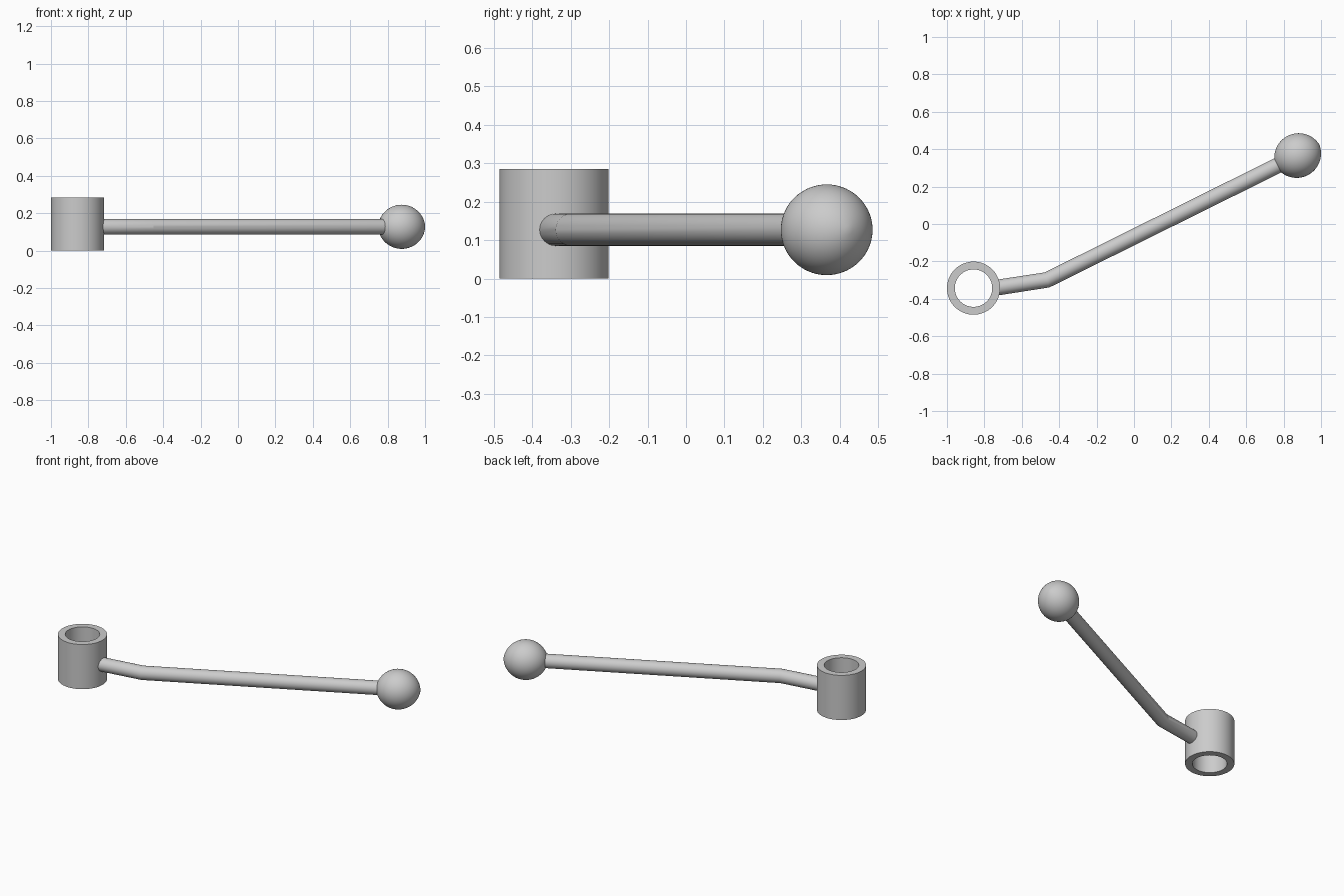
import bpy
import bmesh
from math import asin, cos, pi, radians, sin
from mathutils import Vector

cube = bpy.data.objects.get("Cube")
if cube:
    bpy.data.objects.remove(cube)

COLLAR = Vector((-0.858, -0.343, 0))
ROD_START = Vector((-0.738, -0.341, 0.127))
BEND = Vector((-0.465, -0.299, 0.127))
KNOB = Vector((0.875, 0.366, 0.127))

steel = bpy.data.materials.new("light grey")
steel.use_nodes = True
grey = (0.6, 0.6, 0.6, 1)
steel.diffuse_color = grey
steel.node_tree.nodes["Principled BSDF"].inputs["Base Color"].default_value = grey


def finish(obj, angle):
    """Assign the colour and smooth all but the sharp edges."""
    obj.data.materials.clear()
    obj.data.materials.append(steel)
    bpy.ops.object.select_all(action="DESELECT")
    obj.select_set(True)
    bpy.context.view_layer.objects.active = obj
    bpy.ops.object.shade_smooth_by_angle(angle=radians(angle))


def lathe(name, profile, closed, location, steps=64):
    """Revolve a (radius, height) profile about the local z axis."""
    bm = bmesh.new()
    verts = [bm.verts.new((r, 0, z)) for r, z in profile]
    pairs = list(zip(verts, verts[1:]))
    if closed:
        pairs.append((verts[-1], verts[0]))
    edges = [bm.edges.new(p) for p in pairs]
    bmesh.ops.spin(bm, geom=verts + edges, cent=(0, 0, 0), axis=(0, 0, 1),
                   angle=2 * pi, steps=steps)
    bmesh.ops.remove_doubles(bm, verts=bm.verts, dist=0.0001)
    bmesh.ops.recalc_face_normals(bm, faces=bm.faces)
    mesh = bpy.data.meshes.new(name)
    bm.to_mesh(mesh)
    bm.free()
    obj = bpy.data.objects.new(name, mesh)
    obj.location = location
    bpy.context.collection.objects.link(obj)
    finish(obj, 30)
    return obj


# Open collar with a through bore
lathe("collar", [(0.1, 0), (0.142, 0), (0.142, 0.285), (0.1, 0.285)], True, COLLAR)

# Knob: slightly pointed ball, revolved about the arm direction
radius, offset = 0.1306, 0.0126
limit = pi / 2 - asin(offset / radius)
angles = [limit * (i / 16 - 1) for i in range(33)]
arc = [(max(0, radius * cos(a) - offset), radius * sin(a)) for a in angles]
knob = lathe("knob", arc, False, KNOB)
knob.rotation_euler = (KNOB - BEND).to_track_quat("Z", "Y").to_euler()

# Bent arm, from inside the collar wall to inside the knob
curve = bpy.data.curves.new("arm", "CURVE")
curve.dimensions = "3D"
curve.bevel_depth = 0.042
curve.bevel_resolution = 10
curve.use_fill_caps = True
spline = curve.splines.new("POLY")
spline.points.add(2)
for point, co in zip(spline.points, (ROD_START, BEND, KNOB)):
    point.co = (*co, 1)
arm = bpy.data.objects.new("arm", curve)
bpy.context.collection.objects.link(arm)
bpy.ops.object.select_all(action="DESELECT")
arm.select_set(True)
bpy.context.view_layer.objects.active = arm
bpy.ops.object.convert(target="MESH")
finish(bpy.context.object, 17)
